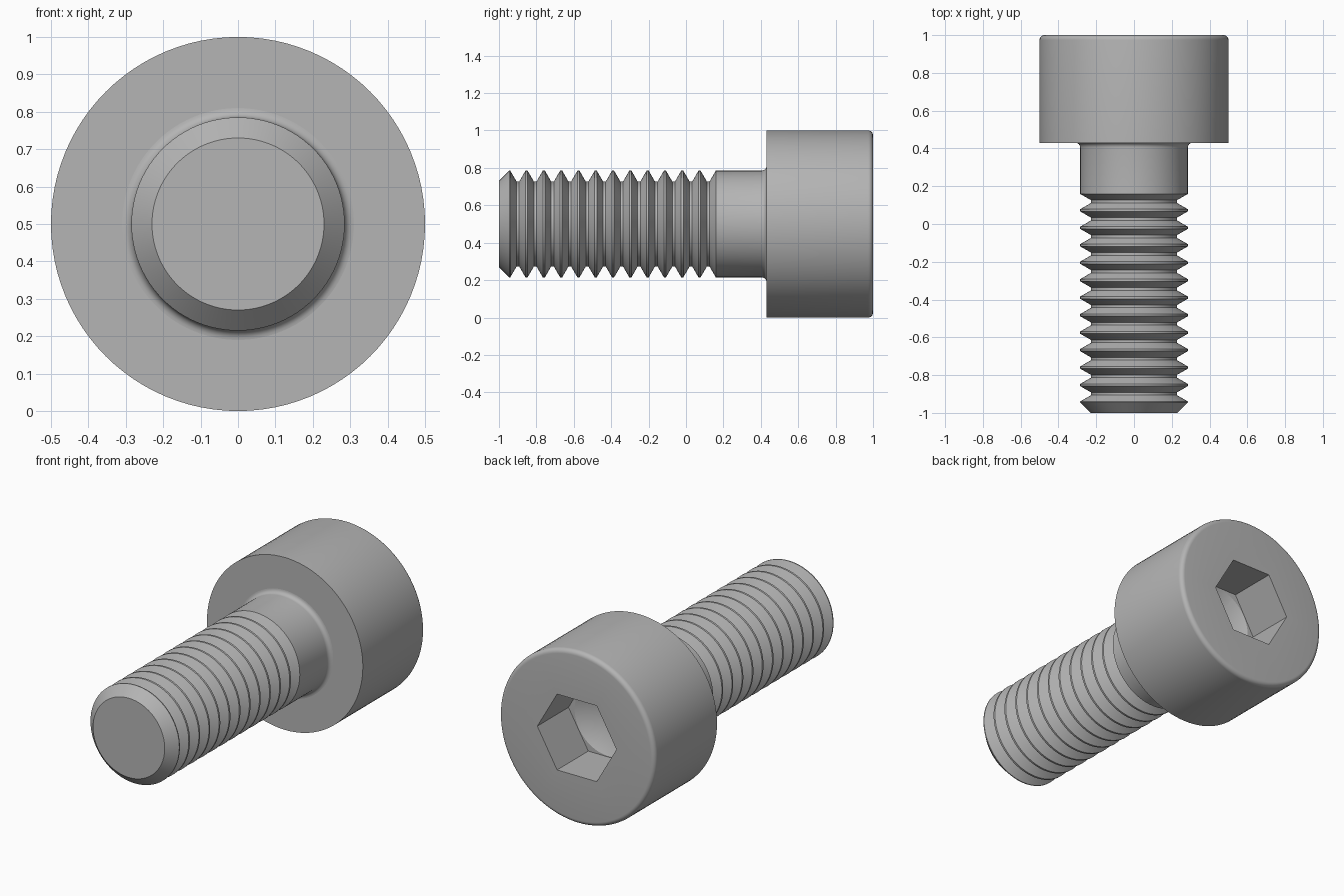
import bpy, bmesh, math
from mathutils import Vector

cube = bpy.data.objects.get("Cube")
if cube:
    bpy.data.objects.remove(cube, do_unlink=True)

AXIS_Z = 0.5

steel = bpy.data.materials.new("grey_steel")
steel.use_nodes = True
GREY = (0.46, 0.46, 0.46, 1)
steel.diffuse_color = GREY
steel.node_tree.nodes["Principled BSDF"].inputs["Base Color"].default_value = GREY


def lathe(name, profile, sides):
    """Revolve (radius, y) points around the screw's long axis."""
    bm = bmesh.new()
    verts = [bm.verts.new((r, y, AXIS_Z)) for r, y in profile]
    edges = [bm.edges.new(pair) for pair in zip(verts, verts[1:])]
    bmesh.ops.spin(bm, geom=verts + edges, cent=(0, 0, AXIS_Z), axis=(0, 1, 0),
                   angle=math.tau, steps=sides, use_duplicate=False)
    bmesh.ops.remove_doubles(bm, verts=bm.verts, dist=0.0001)
    bmesh.ops.recalc_face_normals(bm, faces=bm.faces)
    mesh = bpy.data.meshes.new(name)
    bm.to_mesh(mesh)
    bm.free()
    mesh.materials.append(steel)
    obj = bpy.data.objects.new(name, mesh)
    bpy.context.collection.objects.link(obj)
    return obj


def arc(r, y, radius, start, end, steps=6):
    """Points on a rounded corner, angles in degrees."""
    angles = [math.radians(start + (end - start) * i / steps) for i in range(steps + 1)]
    return [(r + radius * math.cos(a), y + radius * math.sin(a)) for a in angles]


def activate(obj):
    bpy.ops.object.select_all(action="DESELECT")
    obj.select_set(True)
    bpy.context.view_layer.objects.active = obj


def smooth(obj):
    activate(obj)
    bpy.ops.object.shade_smooth_by_angle(angle=math.radians(25))


# Threaded shank: chamfered tip, ring grooves, plain neck, fillet under the head
CREST, ROOT = 0.285, 0.227
PITCH, GROOVES = 0.0925, 12
THREAD_START = -0.945
flat, flank = PITCH / 8, 0.0334
profile = [(0, -1), (0.23, -1), (CREST, THREAD_START)]
for i in range(GROOVES):
    y = THREAD_START + i * PITCH + flat / 2
    profile += [(CREST, y), (ROOT, y + flank),
                (ROOT, y + PITCH - flat - flank), (CREST, y + PITCH - flat)]
profile += arc(0.31, 0.405, 0.025, 180, 90)
profile += [(0.31, 0.45), (0, 0.45)]
shank = lathe("threaded_shank", profile, 96)
smooth(shank)

# Cylindrical head with a rounded rear rim
head = lathe("head", [(0, 0.43), (0.5, 0.43)] + arc(0.474, 0.974, 0.026, 0, 90) + [(0, 1)], 96)

# Hexagonal socket with a drilled conical floor
FLOOR = 0.714
cutters = [
    lathe("socket_cutter", [(0, FLOOR), (0.254, FLOOR), (0.254, 1.1), (0, 1.1)], 6),
    lathe("drill_cutter", [(0, 0.59), (0.215, FLOOR), (0.215, 0.8), (0, 0.8)], 48),
]
for cutter in cutters:
    cutter.hide_render = True
    activate(head)
    cut = head.modifiers.new("socket", "BOOLEAN")
    cut.operation = "DIFFERENCE"
    cut.solver = "EXACT"
    cut.object = cutter
    bpy.ops.object.modifier_apply(modifier=cut.name)
    bpy.data.objects.remove(cutter, do_unlink=True)
smooth(head)
